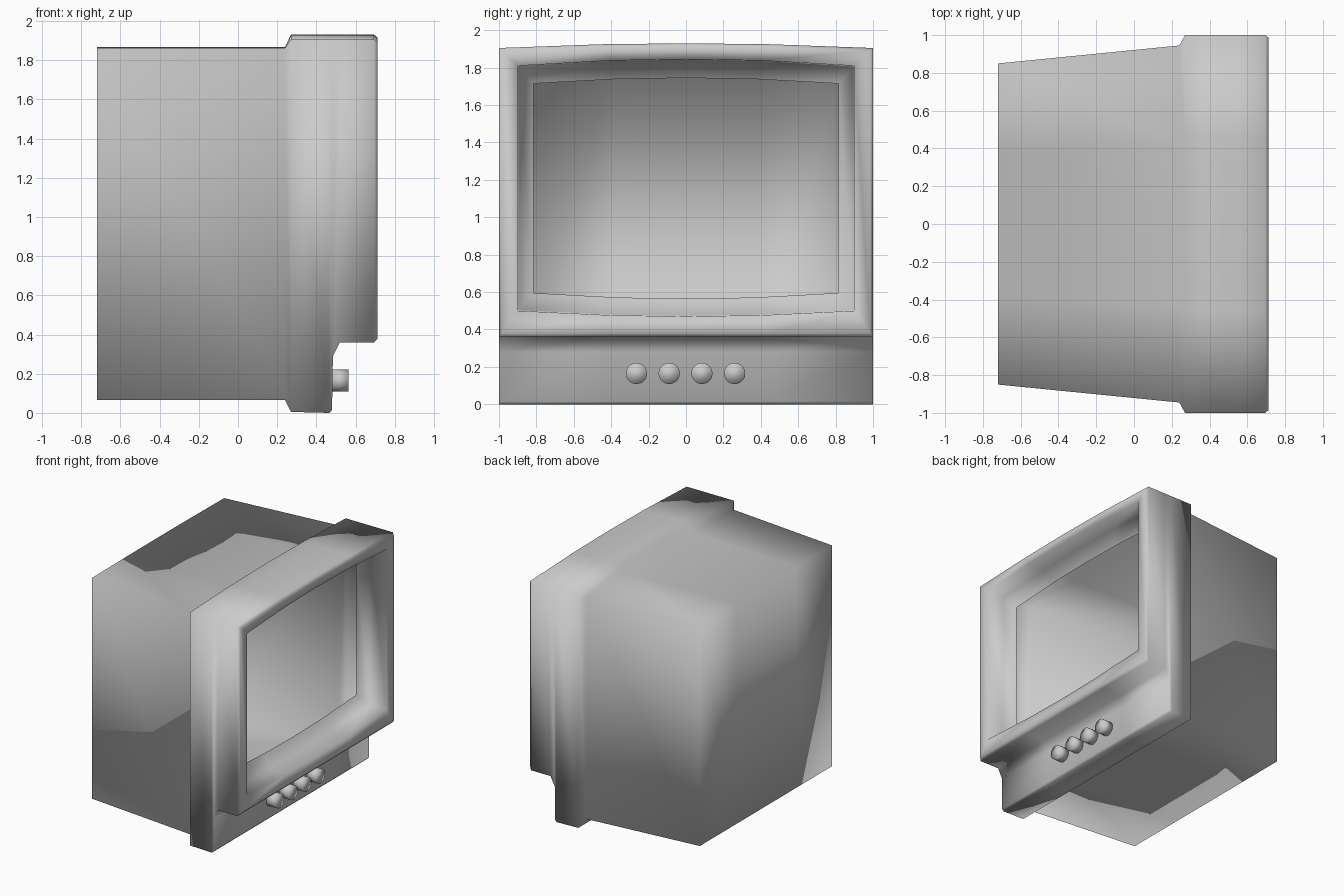
import bpy, bmesh, math
from mathutils import Matrix

if "Cube" in bpy.data.objects:
    bpy.data.objects.remove(bpy.data.objects["Cube"])

# Column positions across the width (fraction of half width) and arch amount
COLS = [(-1, 0), (-0.45, 0.8), (0, 1), (0.45, 0.8), (1, 0)]


def smooth_object(bm, name):
    mesh = bpy.data.meshes.new(name)
    for f in bm.faces:
        f.smooth = True
    bm.to_mesh(mesh)
    bm.free()
    obj = bpy.data.objects.new(name, mesh)
    bpy.context.collection.objects.link(obj)
    return obj


# Casing sections, back to front, then into the hollow screen opening:
# bottom x, top x, half width, bottom z, bottom sag, top z, top arch
SECTIONS = [
    (-0.72, -0.72, 0.85, 0.065, 0, 1.862, 0.005),    # rear
    (0.24, 0.24, 0.945, 0.065, 0, 1.862, 0.005),     # end of rear body
    (0.27, 0.27, 1.0, 0.005, 0, 1.905, 0.025),       # bezel flare
    (0.465, 0.465, 1.0, 0.0, 0, 1.905, 0.025),       # base of control panel
    (0.48, 0.49, 1.0, 0.015, 0, 1.905, 0.025),
    (0.48, 0.51, 1.0, 0.28, 0, 1.905, 0.025),        # top of control panel
    (0.52, 0.54, 1.0, 0.36, 0, 1.905, 0.025),        # step underside
    (0.695, 0.695, 1.0, 0.36, 0, 1.905, 0.025),
    (0.713, 0.713, 0.985, 0.38, 0, 1.89, 0.025),     # front face
    (0.71, 0.71, 0.90, 0.50, 0.03, 1.81, 0.035),     # opening edge
    (0.56, 0.56, 0.895, 0.505, 0.03, 1.805, 0.035),  # recess wall
    (0.49, 0.49, 0.815, 0.595, 0.03, 1.715, 0.03),   # inner rim
]

# Casing: loft the sections and close the back
bm = bmesh.new()
rings = []
for xb, xt, hw, zb, sag, zt, arch in SECTIONS:
    low = [bm.verts.new((xb, hw * c, zb - sag * a)) for c, a in COLS]
    high = [bm.verts.new((xt, hw * c, zt + arch * a)) for c, a in COLS]
    rings.append(low + high[::-1])
for r0, r1 in zip(rings, rings[1:]):
    n = len(r0)
    for i in range(n):
        j = (i + 1) % n
        bm.faces.new((r0[i], r1[i], r1[j], r0[j]))
back = rings[0]
for i in range(4):
    bm.faces.new((back[i], back[i + 1], back[8 - i], back[9 - i]))
smooth_object(bm, "casing")

# Control knobs
for k in range(4):
    bm = bmesh.new()
    place = Matrix.Translation((0.52, -0.265 + 0.175 * k, 0.165)) @ Matrix.Rotation(math.pi / 2, 4, 'Y')
    bmesh.ops.create_cone(bm, cap_ends=True, segments=20, radius1=0.057, radius2=0.057,
                          depth=0.086, matrix=place)
    smooth_object(bm, f"knob_{k + 1}")
